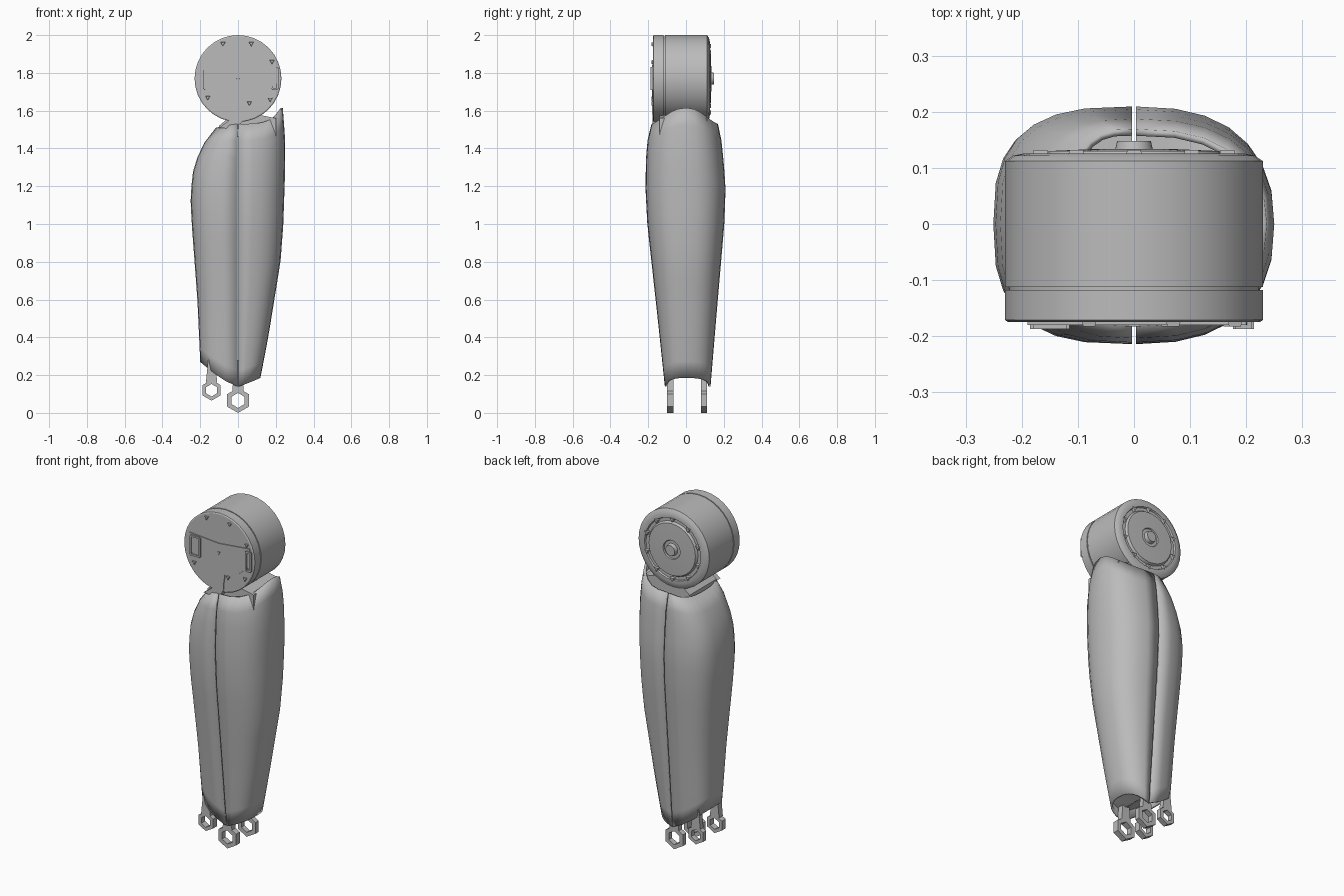
import bpy, bmesh, math
from mathutils import Vector

if "Cube" in bpy.data.objects:
    bpy.data.objects.remove(bpy.data.objects["Cube"])

grey = bpy.data.materials.new("plain_grey")
grey.use_nodes = True
grey.diffuse_color = (0.5, 0.5, 0.5, 1)
grey.node_tree.nodes["Principled BSDF"].inputs["Base Color"].default_value = (0.5, 0.5, 0.5, 1)
parts = []


def finish(name, bm):
    bmesh.ops.remove_doubles(bm, verts=bm.verts, dist=0.0002)
    bmesh.ops.recalc_face_normals(bm, faces=bm.faces)
    mesh = bpy.data.meshes.new(name)
    bm.to_mesh(mesh)
    bm.free()
    mesh.materials.append(grey)
    ob = bpy.data.objects.new(name, mesh)
    bpy.context.collection.objects.link(ob)
    parts.append(ob)
    return ob


def skin(bm, rows, wrap):
    """Quads between neighbouring rows of vertices."""
    for a, b in zip(rows, rows[1:]):
        n = len(a)
        for i in range(n if wrap else n - 1):
            j = (i + 1) % n
            bm.faces.new((a[i], a[j], b[j], b[i]))


def lathe(name, profile, x, z, n, closed=False):
    """Turn (y, radius) points about the y axis through x, z."""
    bm = bmesh.new()
    pts = profile + profile[:1] if closed else profile
    rows = []
    for y, r in pts:
        angles = [math.tau * i / n for i in range(n)]
        rows.append([bm.verts.new((x + r * math.sin(a), y, z - r * math.cos(a))) for a in angles])
    skin(bm, rows, True)
    return finish(name, bm)


def prism(name, outline, y0, y1):
    """Extrude an x, z outline along y."""
    bm = bmesh.new()
    face = bm.faces.new([bm.verts.new((x, y0, z)) for x, z in outline])
    out = bmesh.ops.extrude_face_region(bm, geom=[face])
    moved = [v for v in out["geom"] if isinstance(v, bmesh.types.BMVert)]
    bmesh.ops.translate(bm, verts=moved, vec=(0, y1 - y0, 0))
    return finish(name, bm)


def lerp_table(table, z):
    for (z0, v0), (z1, v1) in zip(table, table[1:]):
        if z <= z1:
            f = max(0, (z - z0) / (z1 - z0))
            return v0 + f * (v1 - v0)
    return table[-1][1]


# Shell outline: half widths along the height
RIGHT = [(0.14, 0.11), (0.4, 0.16), (0.8, 0.225), (1.0, 0.24), (1.3, 0.25), (1.45, 0.25), (1.61, 0.237)]
LEFT = [(0.14, 0.185), (0.27, 0.2), (0.6, 0.215), (1.0, 0.245), (1.15, 0.252),
        (1.28, 0.238), (1.4, 0.2), (1.47, 0.15), (1.53, 0.1)]
FRONT = [(0.14, 0.112), (0.5, 0.15), (1.0, 0.205), (1.2, 0.215), (1.4, 0.21), (1.5, 0.195), (1.61, 0.15)]
BACK = [(0.14, 0.13), (0.5, 0.16), (1.0, 0.203), (1.2, 0.21), (1.4, 0.193), (1.5, 0.18), (1.61, 0.14)]


def shell_point(side, angle, t, inset=0.0):
    c, s = math.cos(angle), math.sin(angle)
    bottom = 0.14 + (0.045 if side > 0 else 0.13) * c
    top = 1.53 + (0.085 * c ** 3 if side > 0 else -0.02 * c)
    z = bottom + t * (top - bottom)
    power = 2 / (2.5 if side > 0 else 2.9)
    wx = lerp_table(RIGHT if side > 0 else LEFT, z) - inset
    wy = lerp_table(FRONT if s < 0 else BACK, z) - inset
    x = side * max(0.004, wx * abs(c) ** power)
    return Vector((x, math.copysign(wy * abs(s) ** power, s), z))


# Two shell halves split by a thin seam, with recessed end plates
STEPS, ROWS = 14, 16
angles = [math.pi * (i / STEPS - 0.5) for i in range(STEPS + 1)]
for side, label in ((1, "left"), (-1, "right")):
    bm = bmesh.new()
    rows = [[bm.verts.new(shell_point(side, a, r / ROWS)) for a in angles] for r in range(ROWS + 1)]
    skin(bm, rows, False)
    shell = finish(label + "_shell", bm)
    if sum(f.normal.x * f.center.x * f.area for f in shell.data.polygons) < 0:
        shell.data.flip_normals()
    solid = shell.modifiers.new("thickness", "SOLIDIFY")
    solid.thickness = 0.012
    solid.offset = -1
    for t, end in ((0.04, "bottom"), (0.96, "top")):
        bm = bmesh.new()
        rim = [bm.verts.new(shell_point(side, a, t, 0.006)) for a in angles]
        hub = bm.verts.new((0, 0, rim[0].co.z))
        for a, b in zip(rim, rim[1:]):
            bm.faces.new((a, b, hub))
        finish(label + "_" + end + "_plate", bm)

# Joint drum with front seam and stepped back cap
JZ = 1.77
lathe("joint_drum", [(-0.175, 0), (-0.175, 0.224), (-0.171, 0.23), (-0.118, 0.23), (-0.118, 0.222),
                     (-0.112, 0.222), (-0.112, 0.23), (0.112, 0.23), (0.122, 0.215), (0.126, 0.195),
                     (0.126, 0.182), (0.117, 0.178), (0.117, 0.16), (0.13, 0.152), (0.134, 0.06),
                     (0.134, 0.055), (0.127, 0.052), (0.127, 0.035), (0.148, 0.03), (0.148, 0)], 0, JZ, 32)

# Lugs around the back cap
for i in range(10):
    a = math.tau * (i + 0.5) / 10
    lathe("back_cap_lug", [(0.11, 0.02), (0.132, 0.014), (0.132, 0)],
          0.175 * math.cos(a), JZ + 0.175 * math.sin(a), 3)

# Front cover plate, slots and screws
prism("front_cover", [(-0.19, 1.84), (0.0, 1.825), (0.2, 1.845), (0.21, 1.75), (0.13, 1.68),
                      (0.04, 1.65), (0.03, 1.58), (-0.03, 1.58), (-0.04, 1.65), (-0.17, 1.69)], -0.18, -0.17)
for x, w in ((-0.15, 0.03), (0.195, 0.014)):
    for sx in (-1, 1):
        e = x + sx * w
        prism("slot_side", [(e - 0.005, 1.715), (e + 0.005, 1.715), (e + 0.005, 1.825), (e - 0.005, 1.825)],
              -0.187, -0.17)
    for z in (1.715, 1.825):
        prism("slot_end", [(x - w, z - 0.005), (x + w, z - 0.005), (x + w, z + 0.005), (x - w, z + 0.005)],
              -0.187, -0.17)
for x, z in ((-0.08, 1.955), (0.07, 1.955), (-0.16, 1.67), (0.18, 1.86), (0.17, 1.66), (0.06, 1.64), (0, JZ)):
    lathe("front_screw", [(-0.17, 0.016), (-0.183, 0.012), (-0.183, 0)], x, z, 3)

# Neck between drum and shell
prism("neck_block", [(-0.1, 1.46), (-0.1, 1.52), (-0.04, 1.57), (0.1, 1.58), (0.2, 1.56), (0.2, 1.46)],
      -0.14, 0.11)
prism("neck_bracket", [(-0.1, 1.51), (-0.03, 1.56), (-0.03, 1.6), (0.03, 1.6), (0.03, 1.56), (0.0, 1.5)],
      -0.178, -0.12)

# Four hexagonal ankle eyes on tapered stems
for x, cz, r in ((0, 0.066, 0.066), (-0.14, 0.12, 0.055)):
    for y0, y1 in ((-0.1, -0.065), (0.08, 0.11)):
        lathe("ankle_eye", [(y0, r * 0.6), (y0, r), (y1, r), (y1, r * 0.6)], x, cz, 6, True)
        low = cz + r * 0.75
        prism("ankle_stem", [(x - 0.03, low), (x + 0.03, low), (x + 0.018, 0.28), (x - 0.018, 0.28)], y0, y1)

# Smooth shading with sharp edges kept
for ob in bpy.context.selected_objects:
    ob.select_set(False)
for ob in parts:
    ob.select_set(True)
bpy.context.view_layer.objects.active = parts[0]
bpy.ops.object.shade_smooth_by_angle(angle=math.radians(30))
